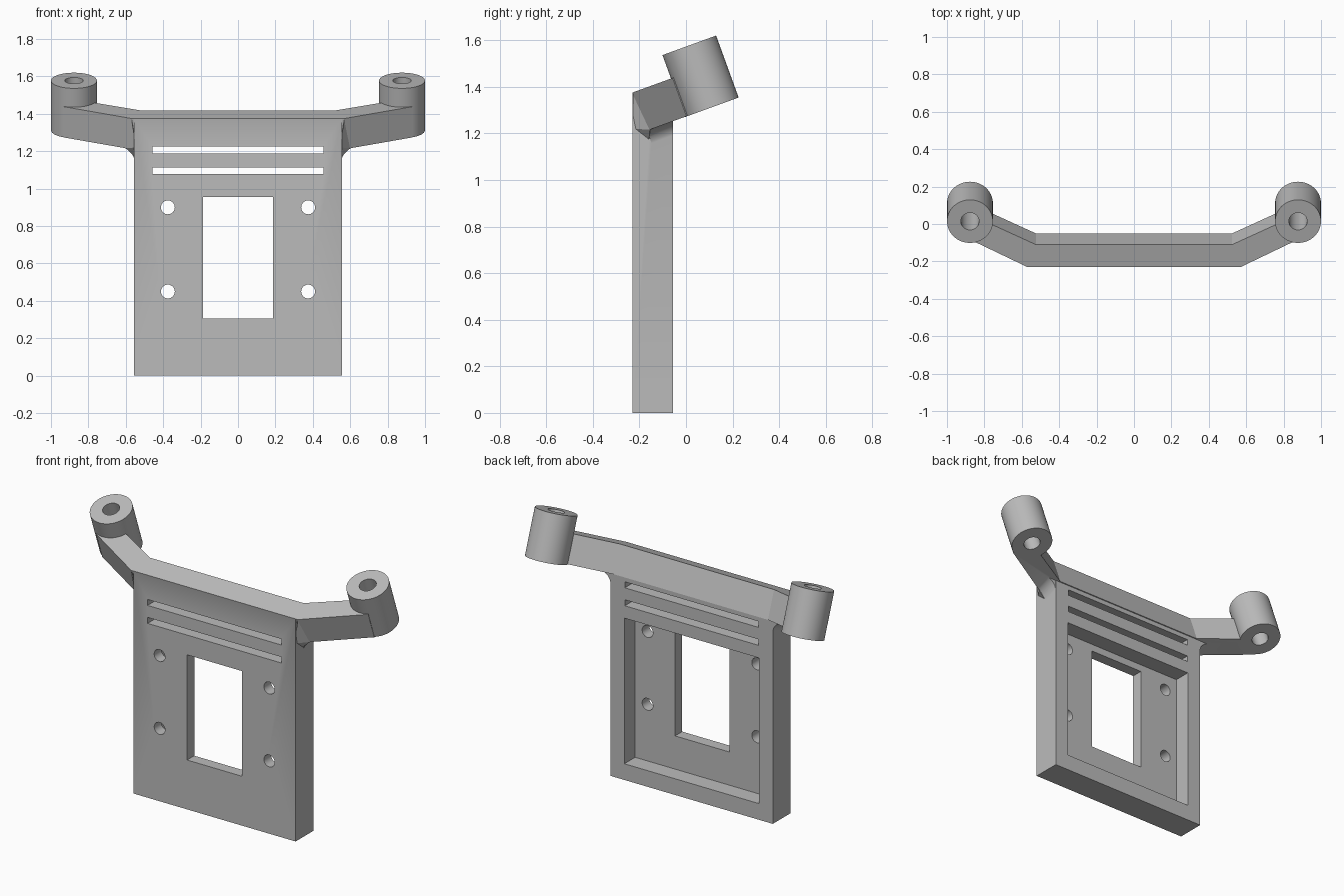
import bpy, bmesh, math
from mathutils import Vector

cube = bpy.data.objects.get("Cube")
if cube:
    bpy.data.objects.remove(cube, do_unlink=True)

TILT = math.radians(20)
S, C = math.sin(TILT), math.cos(TILT)
FRONT, BACK = -0.23, -0.055            # plate faces
V0, BAR = 0.254, 0.128                 # bar front edge and width, tilted frame
LOW, HIGH, BOSS_TOP = 1.195, 1.371, 1.478
SPLAY = 0.51                           # arm slope
BOSS_X, BOSS_V, BOSS_R = 0.877, 0.553, 0.1225

grey = bpy.data.materials.new("plain grey")
grey.use_nodes = True
colour = (0.5, 0.5, 0.5, 1)
grey.diffuse_color = colour
grey.node_tree.nodes["Principled BSDF"].inputs["Base Color"].default_value = colour


def tilted(x, v, w):
    """Point in the leaning frame of the bar, given in world space."""
    return Vector((x, v * C - w * S, v * S + w * C))


def finish(name, bm):
    bmesh.ops.recalc_face_normals(bm, faces=bm.faces)
    mesh = bpy.data.meshes.new(name)
    bm.to_mesh(mesh)
    bm.free()
    mesh.materials.append(grey)
    obj = bpy.data.objects.new(name, mesh)
    bpy.context.collection.objects.link(obj)
    return obj


def prism(name, loop_a, loop_b):
    """Solid between two matching outlines."""
    bm = bmesh.new()
    a = [bm.verts.new(p) for p in loop_a]
    b = [bm.verts.new(p) for p in loop_b]
    bm.faces.new(a)
    bm.faces.new(b[::-1])
    for i in range(len(a)):
        j = (i + 1) % len(a)
        bm.faces.new((a[i], b[i], b[j], a[j]))
    return finish(name, bm)


def box(name, x0, x1, y0, y1, z0, z1):
    ring = [(x0, z0), (x1, z0), (x1, z1), (x0, z1)]
    return prism(name, [(x, y0, z) for x, z in ring], [(x, y1, z) for x, z in ring])


def circle(r, n):
    return [(r * math.cos(2 * math.pi * i / n), r * math.sin(2 * math.pi * i / n)) for i in range(n)]


def leaning_cylinder(name, x, r, w0, w1, n):
    ring = circle(r, n)
    return prism(name, [tilted(x + a, BOSS_V + b, w0) for a, b in ring],
                 [tilted(x + a, BOSS_V + b, w1) for a, b in ring])


def combine(target, other, operation):
    mod = target.modifiers.new(operation.lower(), 'BOOLEAN')
    mod.operation = operation
    mod.solver = 'EXACT'
    mod.object = other
    bpy.context.view_layer.objects.active = target
    bpy.ops.object.modifier_apply(modifier=mod.name)
    bpy.data.objects.remove(other, do_unlink=True)


# Upright plate
side = [(FRONT, 0), (BACK, 0), (BACK, 1.262), (-0.15, 1.35), (FRONT, 1.375)]
bracket = prism("mounting_bracket", [(-0.555, y, z) for y, z in side],
                [(0.555, y, z) for y, z in side])

# Leaning top bar with two splayed arms
half = [(0.57, V0), (0.93, V0 + 0.36 * SPLAY), (BOSS_X, BOSS_V), (0.525, V0 + BAR)]
outline = half + [(-x, v) for x, v in reversed(half)]
bar = prism("top_bar", [tilted(x, v, LOW + 0.001) for x, v in outline],
            [tilted(x, v, HIGH) for x, v in outline])
combine(bracket, bar, 'UNION')

for s in (1, -1):
    # Round boss at the arm end
    boss = leaning_cylinder("boss", s * BOSS_X, BOSS_R, LOW, BOSS_TOP, 64)
    combine(bracket, boss, 'UNION')

    # Curved fillet under the arm
    r = 0.07
    arc = [math.radians(90 * i / 10) for i in range(11)]
    shape = [(0.624 - r * math.cos(a), 1.127 + r * math.sin(a)) for a in arc]
    shape += [(0.624, 1.21), (0.53, 1.21), (0.53, 1.127)]
    near = [tilted(s * x, V0 + 0.003 + SPLAY * max(0, x - 0.57), w) for x, w in shape]
    far = [tilted(s * x, (BACK - 0.001 + w * S) / C, w) for x, w in shape]
    combine(bracket, prism("arm_fillet", near, far), 'UNION')

    # Blend between plate edge and arm front
    bm = bmesh.new()
    for x, y, z in [(0.569, -0.228, 1.372), (0.545, -0.229, 1.22), (0.545, -0.16, 1.165),
                    (0.6, -0.155, 1.216), (0.545, -0.1, 1.3)]:
        bm.verts.new((s * x, y, z))
    bmesh.ops.convex_hull(bm, input=bm.verts)
    combine(bracket, finish("arm_blend", bm), 'UNION')

# Rear pocket, window and vent slots
combine(bracket, box("pocket", -0.46, 0.46, -0.16, 0.1, 0.1, 1.0), 'DIFFERENCE')
combine(bracket, box("window", -0.187, 0.187, -0.4, 0.1, 0.305, 0.955), 'DIFFERENCE')
for z in (1.077, 1.188):
    combine(bracket, box("slot", -0.457, 0.457, -0.4, 0.1, z, z + 0.037), 'DIFFERENCE')

# Screw holes and boss bores
for s in (1, -1):
    for z in (0.45, 0.9):
        ring = circle(0.037, 32)
        hole = prism("screw_hole", [(s * 0.375 + a, -0.4, z + b) for a, b in ring],
                     [(s * 0.375 + a, 0.0, z + b) for a, b in ring])
        combine(bracket, hole, 'DIFFERENCE')
    combine(bracket, leaning_cylinder("bore", s * BOSS_X, 0.049, 1.0, 1.7, 32), 'DIFFERENCE')

bpy.ops.object.select_all(action='DESELECT')
bracket.select_set(True)
bpy.context.view_layer.objects.active = bracket
bpy.ops.object.shade_smooth_by_angle(angle=math.radians(25))
